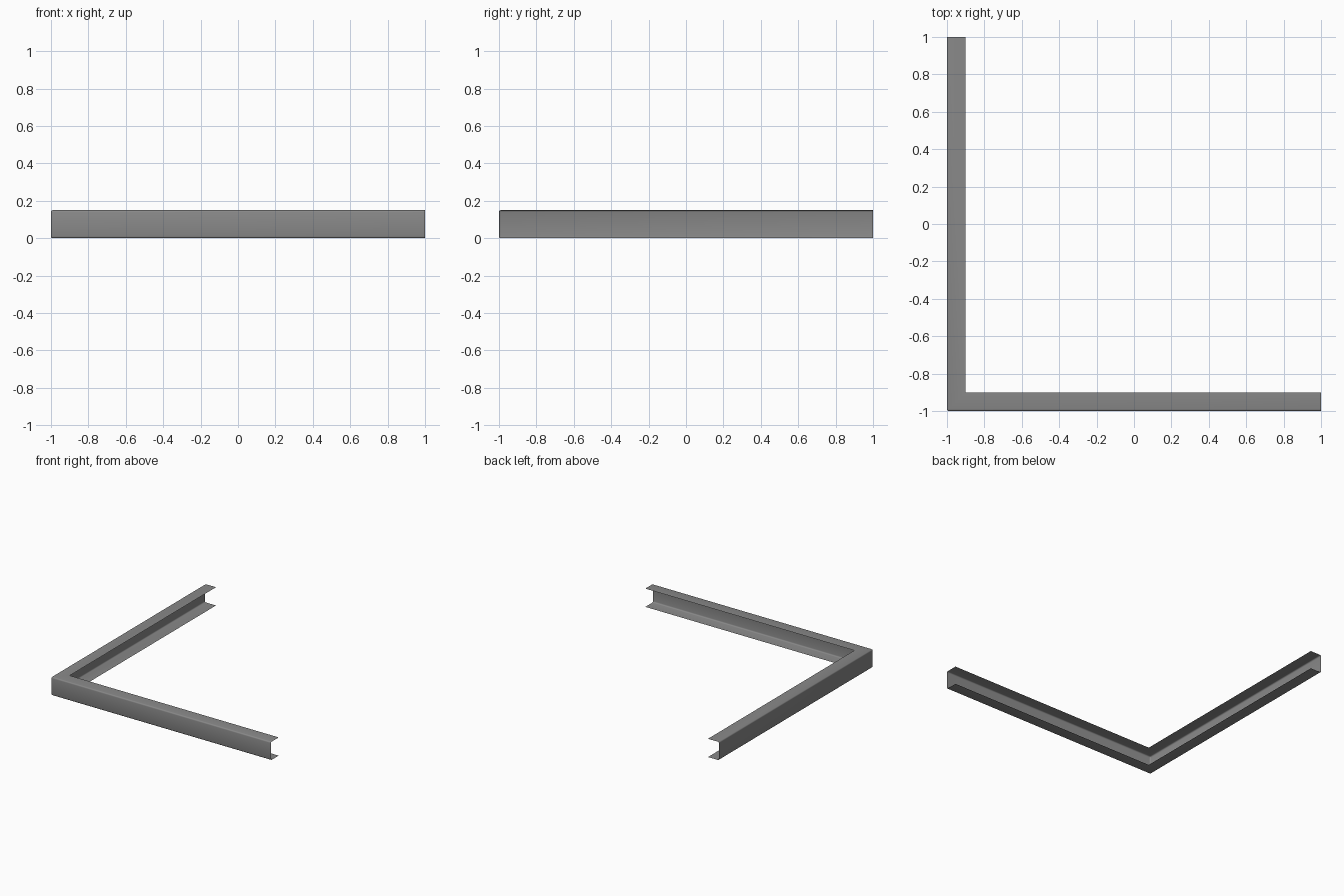
import bpy
import bmesh

cube = bpy.data.objects.get("Cube")
if cube:
    bpy.data.objects.remove(cube, do_unlink=True)

HALF, HEIGHT, FLANGE, RADIUS = 1.0, 0.15, 0.1, 0.01

# Plain grey steel
steel = bpy.data.materials.new("grey_steel")
steel.use_nodes = True
colour = (0.25, 0.25, 0.25, 1.0)
steel.diffuse_color = colour
steel.node_tree.nodes["Principled BSDF"].inputs["Base Color"].default_value = colour

# Sheet channel section (inset from the outer face, height), opening inward
section = [(FLANGE, 0), (0, 0), (0, HEIGHT), (FLANGE, HEIGHT)]


def station(inset, z):
    """Points along the L: free back end, mitred corner, free left end."""
    edge = -HALF + inset
    return [(edge, HALF, z), (edge, edge, z), (HALF, edge, z)]


bm = bmesh.new()
rows = [[bm.verts.new(p) for p in station(*s)] for s in section]
for low, high in zip(rows, rows[1:]):
    for i in range(2):
        bm.faces.new((low[i], low[i + 1], high[i + 1], high[i]))
bmesh.ops.recalc_face_normals(bm, faces=bm.faces)
bm.normal_update()
web = max(bm.faces, key=lambda f: -f.calc_center_median().y * (abs(f.normal.y) > 0.5))
if web.normal.y > 0:
    bmesh.ops.reverse_faces(bm, faces=bm.faces)

# Round the folds and the upright corner; the flat mitre seams stay untouched
folds = [e for e in bm.edges if len(e.link_faces) == 2 and e.calc_face_angle() > 0.5]
bmesh.ops.bevel(bm, geom=folds, offset=RADIUS, segments=3, profile=0.5,
                affect='EDGES', clamp_overlap=True)

mesh = bpy.data.meshes.new("corner_channel")
bm.to_mesh(mesh)
bm.free()
mesh.materials.append(steel)
channel = bpy.data.objects.new("corner_channel", mesh)
bpy.context.collection.objects.link(channel)

# Smooth rounded folds
bpy.context.view_layer.objects.active = channel
channel.select_set(True)
bpy.ops.object.shade_smooth_by_angle(angle=0.6)
